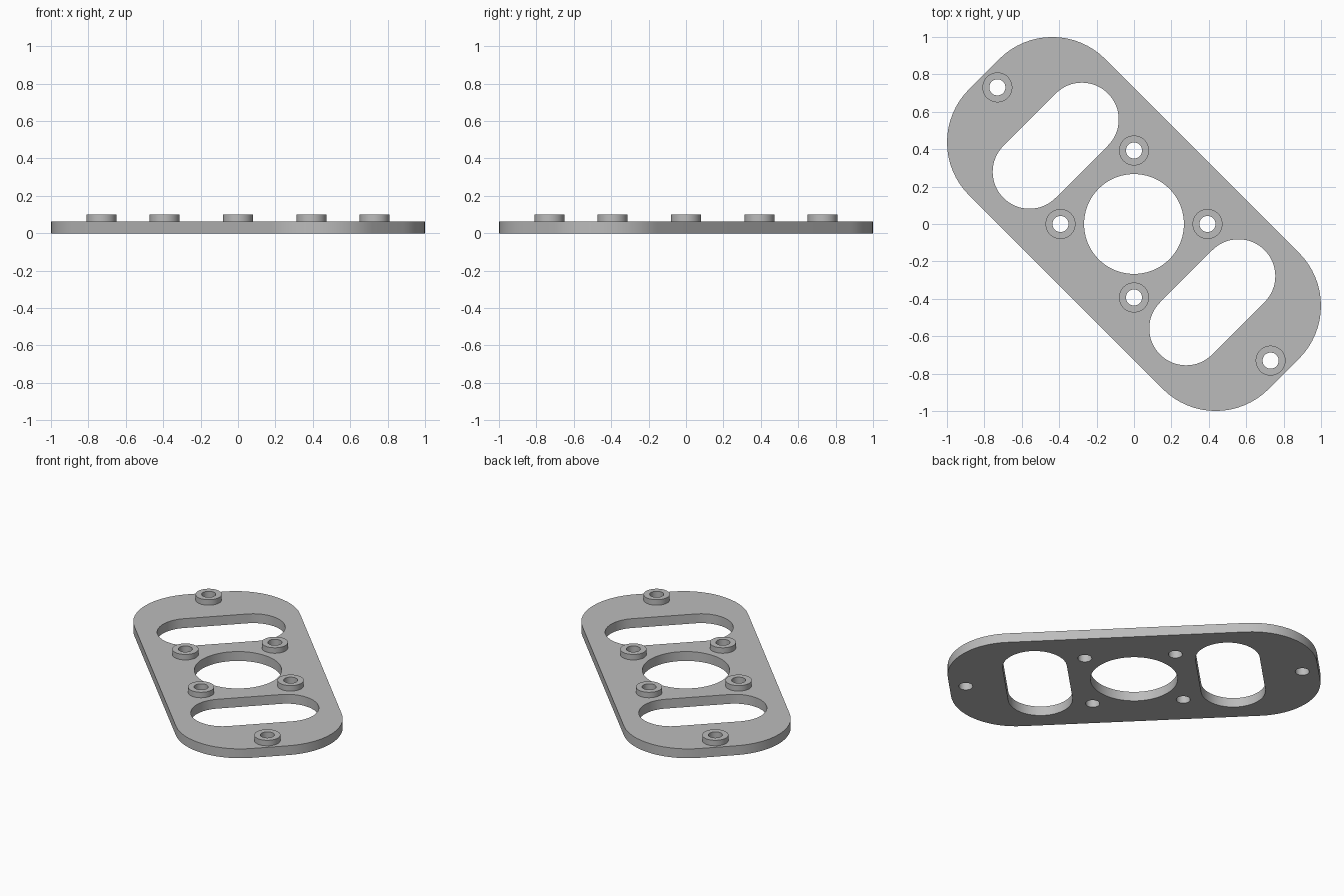
import bpy, bmesh
from math import sin, cos, pi, radians
from mathutils import Matrix

if "Cube" in bpy.data.objects:
    bpy.data.objects.remove(bpy.data.objects["Cube"], do_unlink=True)

PLATE_H, BOSS_TOP = 0.063, 0.1
BOSS_R, BORE_R = 0.08, 0.043
TURN = Matrix.Rotation(radians(-45), 4, "Z")

grey = bpy.data.materials.new("plain grey")
grey.use_nodes = True
colour = (0.5, 0.5, 0.5, 1)
grey.diffuse_color = colour
grey.node_tree.nodes["Principled BSDF"].inputs["Base Color"].default_value = colour


def rounded(cx, cy, dx, dy, r, n=16):
    """Outline of a rectangle of arc centres (half sizes dx, dy) grown by radius r."""
    pts = []
    for q, (sx, sy) in enumerate([(1, 1), (-1, 1), (-1, -1), (1, -1)]):
        for i in range(n + 1):
            a = (q + i / n) * pi / 2
            p = (cx + sx * dx + r * cos(a), cy + sy * dy + r * sin(a))
            if not pts or abs(p[0] - pts[-1][0]) + abs(p[1] - pts[-1][1]) > 1e-5:
                pts.append(p)
    if abs(pts[0][0] - pts[-1][0]) + abs(pts[0][1] - pts[-1][1]) < 1e-5:
        pts.pop()
    return pts


def circle(cx, cy, r, n=12):
    return rounded(cx, cy, 0, 0, r, n)


def extrude_outlines(name, outlines, z0, z1):
    """Fill the first outline, leave the others as holes, and give it thickness."""
    curve = bpy.data.curves.new(name, "CURVE")
    curve.dimensions = "2D"
    curve.fill_mode = "BOTH"
    curve.extrude = (z1 - z0) / 2
    for pts in outlines:
        spline = curve.splines.new("POLY")
        spline.points.add(len(pts) - 1)
        for point, (x, y) in zip(spline.points, pts):
            point.co = (x, y, 0, 1)
        spline.use_cyclic_u = True
    obj = bpy.data.objects.new(name, curve)
    bpy.context.collection.objects.link(obj)
    bpy.ops.object.select_all(action="DESELECT")
    obj.select_set(True)
    bpy.context.view_layer.objects.active = obj
    bpy.ops.object.convert(target="MESH")
    obj = bpy.context.object
    # Weld caps to walls and bake the diagonal placement into the mesh
    bm = bmesh.new()
    bm.from_mesh(obj.data)
    bmesh.ops.remove_doubles(bm, verts=bm.verts, dist=1e-5)
    bmesh.ops.translate(bm, verts=bm.verts, vec=(0, 0, (z0 + z1) / 2))
    bmesh.ops.transform(bm, matrix=TURN, verts=bm.verts)
    bmesh.ops.recalc_face_normals(bm, faces=bm.faces)
    bm.to_mesh(obj.data)
    bm.free()
    obj.data.materials.clear()
    obj.data.materials.append(grey)
    bpy.ops.object.shade_smooth_by_angle(angle=radians(30))
    return obj


# Screw positions: four around the centre and one at each end
d = 0.393 / 2 ** 0.5
screws = {
    "back_boss": (-d, d), "right_boss": (-d, -d),
    "front_boss": (d, -d), "left_boss": (d, d),
    "back_right_end_boss": (-1.033, 0), "front_left_end_boss": (1.033, 0),
}

# Plate with the central opening, two slots and the screw holes
outlines = [rounded(0, 0, 0.733, 0.115, 0.4), circle(0, 0, 0.267, 20)]
outlines += [rounded(s * 0.592, 0, 0, 0.198, 0.197) for s in (-1, 1)]
outlines += [circle(x, y, BORE_R) for x, y in screws.values()]
extrude_outlines("plate", outlines, 0, PLATE_H)

# Raised ring around each screw hole
for name, (x, y) in screws.items():
    extrude_outlines(name, [circle(x, y, BOSS_R), circle(x, y, BORE_R)], PLATE_H, BOSS_TOP)
